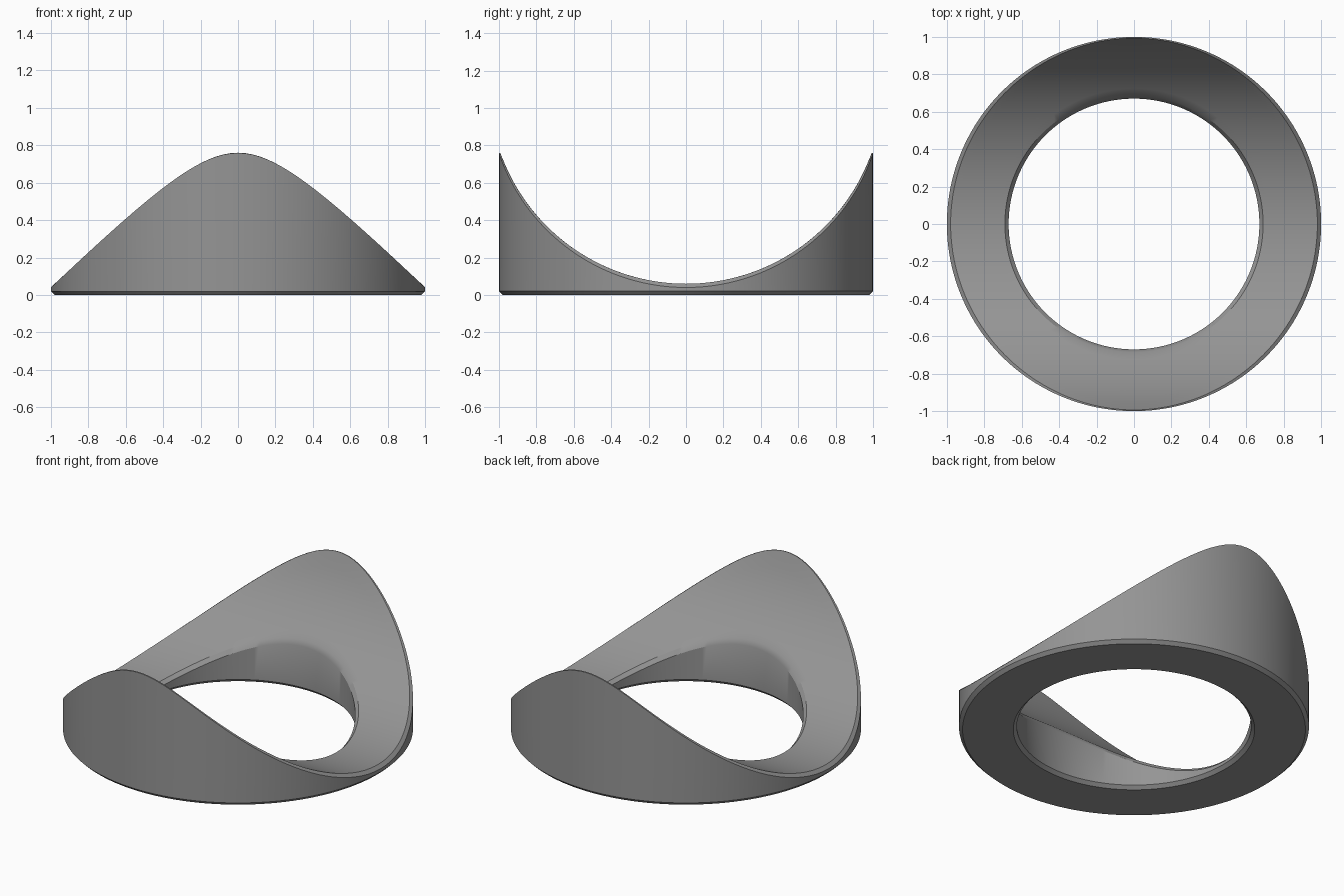
import bpy, bmesh, math

cube = bpy.data.objects.get("Cube")
if cube:
    bpy.data.objects.remove(cube, do_unlink=True)

SEGMENTS = 160
OUTER, INNER = 1.0, 0.67
BEVEL = 0.02
SADDLE_RADIUS = 1.055   # radius of the cylindrical scoop along x
SADDLE_LOW = 0.06
TOP_STEPS = 8


def saddle(y):
    """Height of the scooped top at a given y."""
    return SADDLE_LOW + SADDLE_RADIUS - math.sqrt(SADDLE_RADIUS ** 2 - y * y)


def section(angle):
    """Closed cross-section (x, y, z) of the ring at one angle."""
    s = math.sin(angle)

    def bevel_width(radius):
        slope = math.asin(radius * s / SADDLE_RADIUS)
        return BEVEL * (1 - s * s * (1 - math.cos(slope)))

    top_out = OUTER - bevel_width(OUTER)
    top_in = INNER + bevel_width(INNER)
    pts = [(INNER + BEVEL, 0), (OUTER - BEVEL, 0), (OUTER, BEVEL),
           (OUTER, saddle(OUTER * s) - BEVEL)]
    for i in range(TOP_STEPS + 1):
        r = top_out + (top_in - top_out) * i / TOP_STEPS
        pts.append((r, saddle(r * s)))
    pts += [(INNER, saddle(INNER * s) - BEVEL), (INNER, BEVEL)]
    return [(r * math.cos(angle), r * s, z) for r, z in pts]


# Ring body with bevelled rims and a saddle-shaped top
bm = bmesh.new()
rings = [[bm.verts.new(p) for p in section(math.tau * i / SEGMENTS)]
         for i in range(SEGMENTS)]
for i, ring in enumerate(rings):
    following = rings[(i + 1) % SEGMENTS]
    for j in range(len(ring)):
        k = (j + 1) % len(ring)
        bm.faces.new((ring[j], following[j], following[k], ring[k]))
bmesh.ops.recalc_face_normals(bm, faces=bm.faces)
mesh = bpy.data.meshes.new("saddle_ring")
bm.to_mesh(mesh)
bm.free()
body = bpy.data.objects.new("saddle_ring", mesh)
bpy.context.collection.objects.link(body)

# Plain grey finish
grey = bpy.data.materials.new("plain_grey")
grey.use_nodes = True
color = (0.3, 0.3, 0.3, 1)
grey.diffuse_color = color
grey.node_tree.nodes["Principled BSDF"].inputs["Base Color"].default_value = color
mesh.materials.append(grey)

bpy.ops.object.select_all(action="DESELECT")
body.select_set(True)
bpy.context.view_layer.objects.active = body
bpy.ops.object.shade_smooth_by_angle(angle=math.radians(30))
